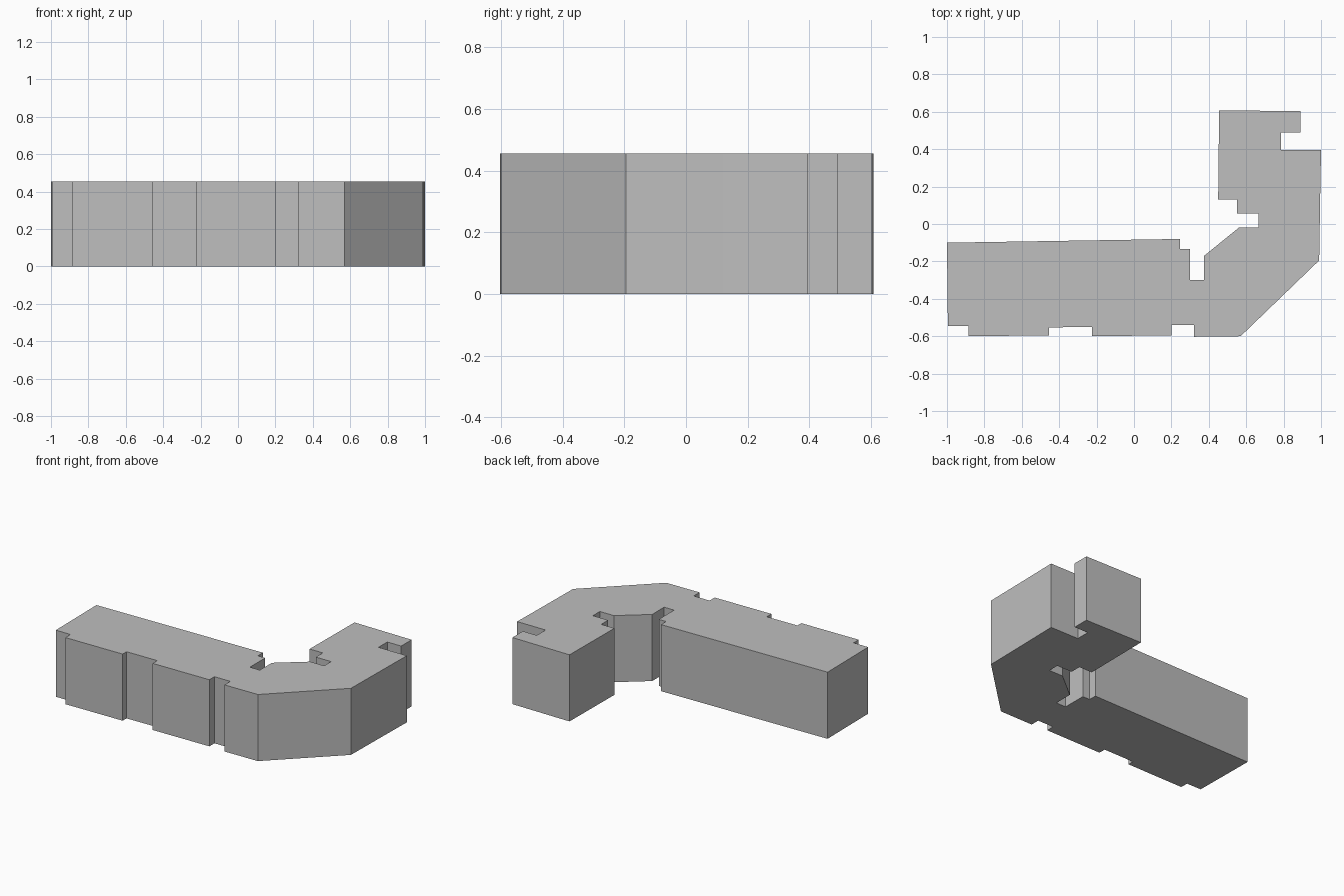
import bpy
import bmesh

HEIGHT = 0.455

# Remove the default object
default_cube = bpy.data.objects.get("Cube")
if default_cube:
    bpy.data.objects.remove(default_cube, do_unlink=True)


def make_material(name, colour):
    material = bpy.data.materials.new(name)
    material.use_nodes = True
    material.diffuse_color = colour
    shader = next(n for n in material.node_tree.nodes if n.type == "BSDF_PRINCIPLED")
    shader.inputs["Base Color"].default_value = colour
    return material


def extrude_footprint(name, outline, height, material):
    """Raise a counter-clockwise floor plan into a flat-roofed solid."""
    bm = bmesh.new()
    floor = bm.faces.new([bm.verts.new((x, y, 0)) for x, y in outline])
    raised = bmesh.ops.extrude_face_region(bm, geom=[floor], use_keep_orig=True)
    roof = [v for v in raised["geom"] if isinstance(v, bmesh.types.BMVert)]
    bmesh.ops.translate(bm, vec=(0, 0, height), verts=roof)
    bmesh.ops.recalc_face_normals(bm, faces=bm.faces)
    mesh = bpy.data.meshes.new(name)
    bm.to_mesh(mesh)
    bm.free()
    mesh.materials.append(material)
    building = bpy.data.objects.new(name, mesh)
    bpy.context.collection.objects.link(building)
    return building


# Street front of the long wing, with its shallow recesses
front_wall = [
    (-1, -.1), (-.995, -.545), (-.885, -.545), (-.885, -.6),
    (-.455, -.595), (-.455, -.553), (-.225, -.55), (-.225, -.6),
    (.2, -.595), (.2, -.54), (.32, -.54), (.32, -.603),
]

# Chamfered corner and outer side of the short wing
corner_and_side = [
    (.57, -.6), (.99, -.195), (.995, .12), (1, .395),
    (.785, .395), (.785, .49), (.89, .49), (.89, .603),
]

# Courtyard side, with stepped niches either side of the diagonal wall
courtyard_wall = [
    (.455, .608), (.45, .13), (.55, .13), (.55, .055),
    (.665, .055), (.665, -.02), (.56, -.02), (.375, -.17),
    (.375, -.3), (.3, -.3), (.3, -.135), (.245, -.135), (.245, -.08),
]

grey = make_material("plain grey", (0.52, 0.52, 0.52, 1))
extrude_footprint("building_block", front_wall + corner_and_side + courtyard_wall,
                  HEIGHT, grey)
